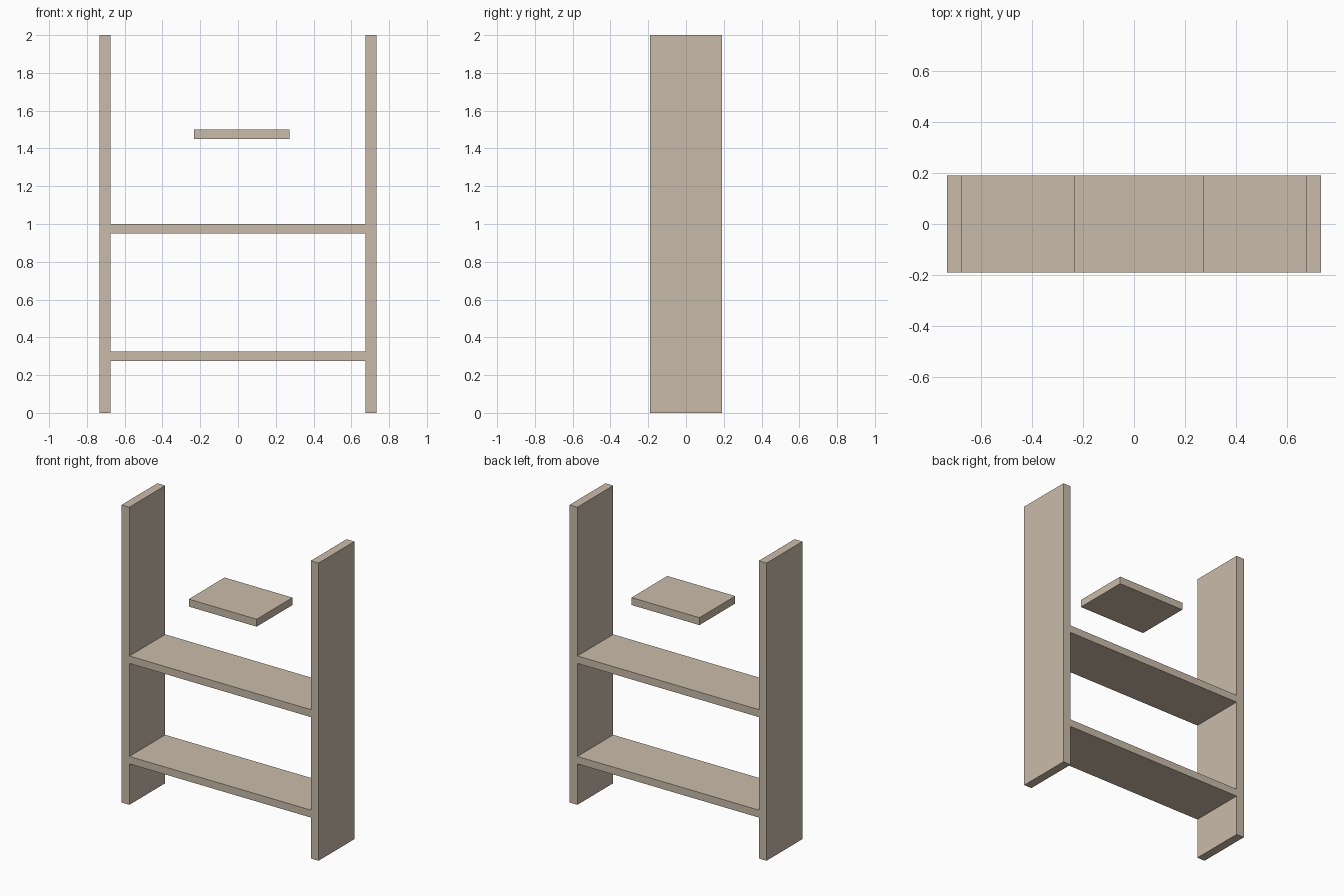
import bpy

cube = bpy.data.objects.get("Cube")
if cube:
    bpy.data.objects.remove(cube, do_unlink=True)

COLOUR = (0.59, 0.50, 0.40, 1.0)
wood = bpy.data.materials.new("pale_wood")
wood.use_nodes = True
wood.diffuse_color = COLOUR
wood.node_tree.nodes["Principled BSDF"].inputs["Base Color"].default_value = COLOUR

HALF_DEPTH = 0.19
OUTER, INNER = 0.732, 0.674
THICKNESS = 0.05


def board(name, x0, x1, z0, z1):
    """Flat board spanning the full depth of the unit."""
    bpy.ops.mesh.primitive_cube_add(size=1, location=((x0 + x1) / 2, 0, (z0 + z1) / 2))
    obj = bpy.context.object
    obj.name = name
    obj.scale = (x1 - x0, 2 * HALF_DEPTH, z1 - z0)
    bpy.ops.object.transform_apply(location=False, rotation=False, scale=True)
    obj.data.materials.append(wood)
    return obj


# Upright side panels
board("left_panel", INNER, OUTER, 0, 2)
board("right_panel", -OUTER, -INNER, 0, 2)

# Full-width shelves, placed by their top surface
for name, top in (("lower_shelf", 0.325), ("upper_shelf", 1.0)):
    board(name, -INNER, INNER, top - THICKNESS, top)

# Short floating shelf, slightly off centre
board("short_shelf", -0.233, 0.272, 1.5 - THICKNESS, 1.5)
